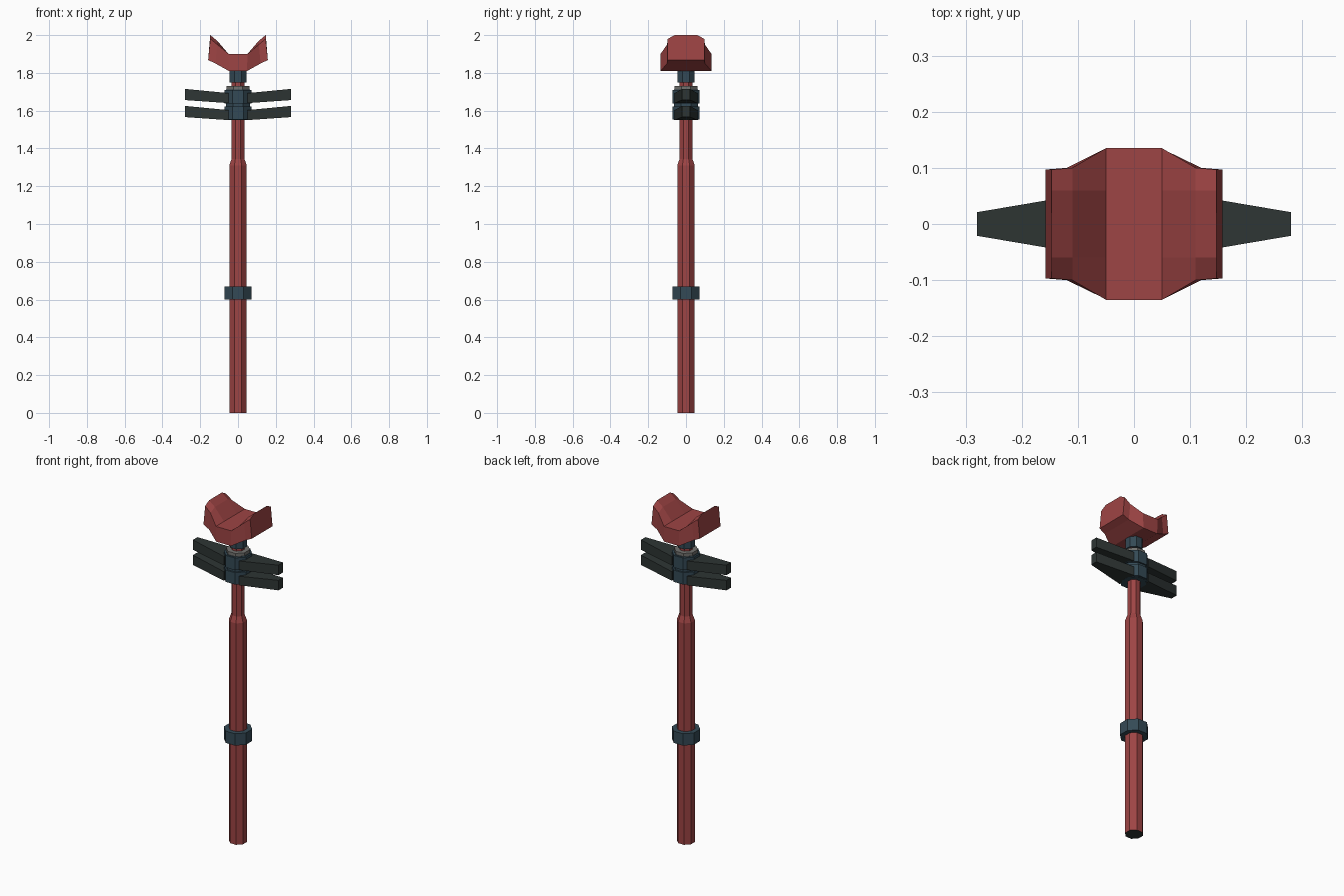
import bpy, bmesh, math

if "Cube" in bpy.data.objects:
    bpy.data.objects.remove(bpy.data.objects["Cube"])


def material(name, rgb):
    m = bpy.data.materials.new(name)
    m.diffuse_color = (*rgb, 1.0)
    m.use_nodes = True
    m.node_tree.nodes["Principled BSDF"].inputs["Base Color"].default_value = m.diffuse_color
    return m


RED = material("faded red", (0.34, 0.058, 0.058))
SLATE = material("slate blue", (0.034, 0.068, 0.092))
DARK = material("dark rubber", (0.027, 0.036, 0.034))
GREY = material("washer grey", (0.17, 0.17, 0.16))


def make_object(name, bm, *mats):
    bmesh.ops.recalc_face_normals(bm, faces=bm.faces)
    mesh = bpy.data.meshes.new(name)
    bm.to_mesh(mesh)
    bm.free()
    for m in mats:
        mesh.materials.append(m)
    ob = bpy.data.objects.new(name, mesh)
    bpy.context.collection.objects.link(ob)
    return ob


def loft(sections):
    """Skin equal-length rings of points and cap both ends."""
    bm = bmesh.new()
    rings = [[bm.verts.new(p) for p in s] for s in sections]
    n = len(rings[0])
    for a, b in zip(rings, rings[1:]):
        for i in range(n):
            j = (i + 1) % n
            bm.faces.new((a[i], a[j], b[j], b[i]))
    bm.faces.new(rings[0])
    bm.faces.new(rings[-1])
    return bm


def octagon(apothem, z):
    r = apothem / math.cos(math.pi / 8)
    angles = [math.pi / 8 + k * math.pi / 4 for k in range(8)]
    return [(r * math.cos(a), r * math.sin(a), z) for a in angles]


def turned(name, profile, *mats):
    return make_object(name, loft([octagon(r, z) for r, z in profile]), *mats)


# Pole with narrower neck and dark underside
pole = turned("pole", [(0.046, 0), (0.046, 1.31), (0.034, 1.345), (0.034, 1.80)], RED, DARK)
for f in pole.data.polygons:
    if f.normal.z < -0.9:
        f.material_index = 1

# Collars and hub
turned("lower_collar", [(0.072, 0.60), (0.072, 0.67)], SLATE)
turned("hub_core", [(0.063, 1.55), (0.063, 1.712)], SLATE)
turned("hub_lower_ring", [(0.072, 1.553), (0.072, 1.623)], SLATE)
turned("hub_upper_ring", [(0.072, 1.638), (0.072, 1.71)], SLATE)
turned("hub_washer", [(0.06, 1.71), (0.06, 1.731)], GREY)
turned("saddle_socket", [(0.045, 1.748), (0.045, 1.815)], SLATE)

# Two pairs of tapered handles
for level, drop in (("upper", 0.0), ("lower", 0.09)):
    for side, s in (("left", -1), ("right", 1)):
        rings = []
        for x, h, z0, z1 in ((0.05, 0.06, 1.64, 1.693), (0.28, 0.021, 1.656, 1.715)):
            rings.append([(s * x, -h, z0 - drop), (s * x, h, z0 - drop),
                          (s * x, h, z1 - drop), (s * x, -h, z1 - drop)])
        make_object(f"{level}_{side}_handle", loft(rings), DARK)

# V-shaped saddle: bottom x, bottom z, top x, top z, half depth, corner drop
stations = [
    (0.048, 1.81, 0.05, 1.90, 0.135, 0.0),
    (0.120, 1.85, 0.11, 1.97, 0.100, 0.02),
    (0.158, 1.868, 0.147, 2.0, 0.097, 0.02),
]


def saddle_ring(st, s):
    xb, zb, xt, zt, h, d = st
    return [(s * xb, -h, zb), (s * xb, h, zb), (s * xt, h, zt - d),
            (s * xt, 0.06, zt), (s * xt, -0.06, zt), (s * xt, -h, zt - d)]


make_object("saddle", loft([saddle_ring(st, -1) for st in reversed(stations)]
                           + [saddle_ring(st, 1) for st in stations]), RED)
